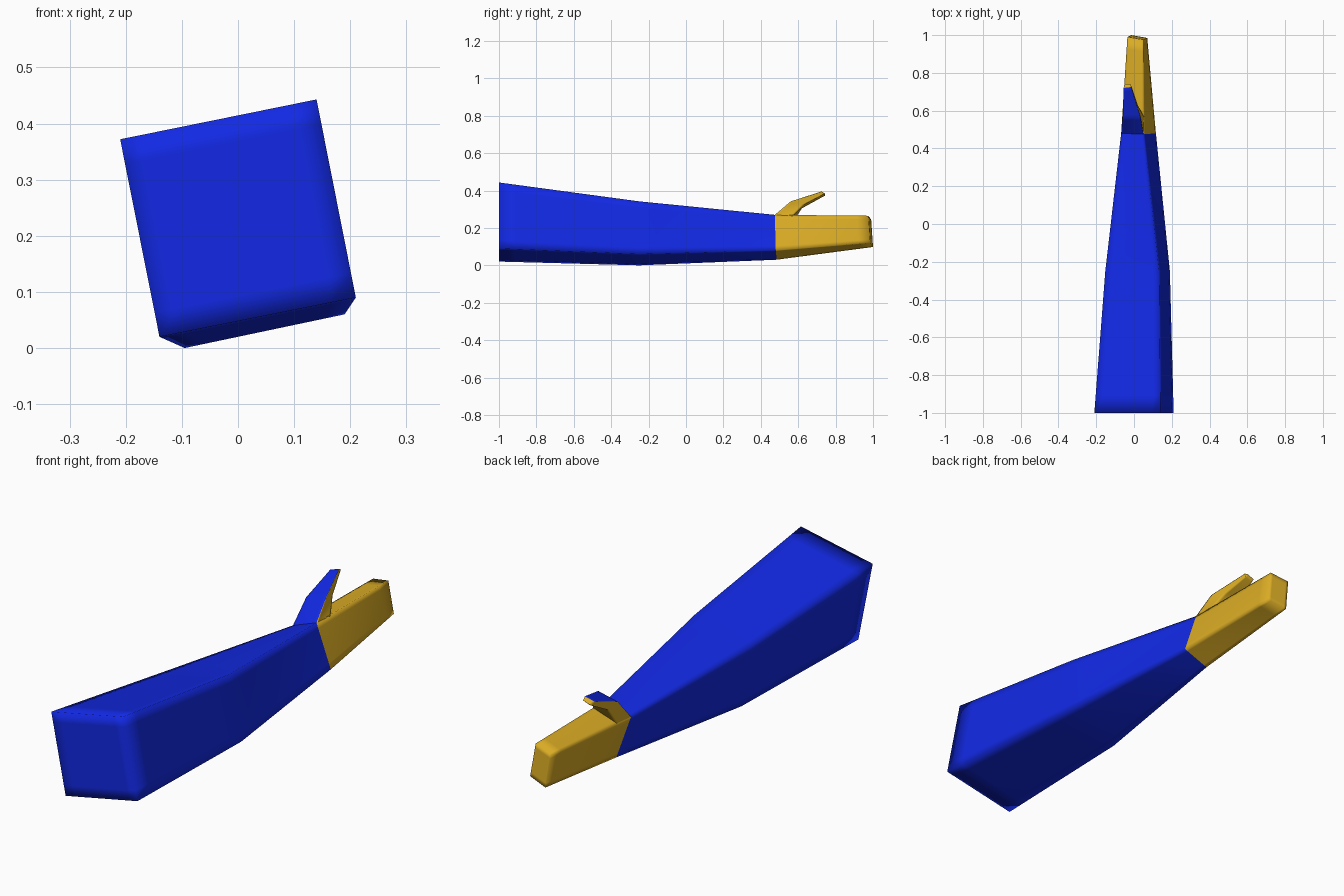
import bpy, bmesh

if "Cube" in bpy.data.objects:
    bpy.data.objects.remove(bpy.data.objects["Cube"])


def material(name, rgb):
    m = bpy.data.materials.new(name)
    m.diffuse_color = (*rgb, 1)
    m.use_nodes = True
    m.node_tree.nodes["Principled BSDF"].inputs["Base Color"].default_value = m.diffuse_color
    return m


blue = material("sleeve_blue", (0.006, 0.022, 0.78))
gold = material("hand_gold", (0.70, 0.41, 0.018))


def loft(name, rings, mats, cap_start=False, cap_end=False, top_mat=0):
    """Skin four-cornered rings (upper left, upper right, lower right, lower left)."""
    bm = bmesh.new()
    loops = [[bm.verts.new(p) for p in ring] for ring in rings]
    for a, b in zip(loops, loops[1:]):
        for i in range(4):
            j = (i + 1) % 4
            f = bm.faces.new((a[i], a[j], b[j], b[i]))
            f.material_index = top_mat if i == 0 else 0
    if cap_start:
        bm.faces.new(loops[0][::-1])
    if cap_end:
        bm.faces.new(loops[-1])
    bmesh.ops.recalc_face_normals(bm, faces=bm.faces)
    for f in bm.faces:
        f.smooth = True
    me = bpy.data.meshes.new(name)
    bm.to_mesh(me)
    bm.free()
    for m in mats:
        me.materials.append(m)
    ob = bpy.data.objects.new(name, me)
    bpy.context.collection.objects.link(ob)
    # simple subdivision keeps the boxy outline but softens shading near edges
    sub = ob.modifiers.new("soft_edges", "SUBSURF")
    sub.subdivision_type = "SIMPLE"
    sub.levels = sub.render_levels = 3
    return ob


# Sleeve: tapering, tilted box with a slight bend at the elbow
shoulder = [(-.21, -1, .372), (.14, -1, .443), (.21, -1, .09), (-.14, -1, .02)]
elbow = [(-.152, -.25, .288), (.133, -.25, .342), (.19, -.25, .06), (-.095, -.25, 0)]
wrist = [(-.068, .48, .225), (.05, .475, .27), (.116, .48, .08), (0, .485, .03)]
loft("sleeve", [shoulder, elbow, wrist], [blue], cap_start=True)

# Hand: blunt mitten block
fingertips = [(-.035, .99, .245), (.05, .975, .265), (.07, .985, .12), (-.015, 1, .098)]
loft("hand", [wrist, fingertips], [gold], cap_end=True)

# Thumb: wedge rising from the wrist, sleeve colour on its upper faces
thumb_base = [wrist[0], wrist[1], (.052, .57, .264), (-.062, .57, .229)]
thumb_knuckle = [(-.06, .56, .32), (.036, .56, .342), (.02, .63, .325), (-.055, .62, .305)]
thumb_tip = [(-.055, .72, .382), (-.015, .725, .395), (-.018, .742, .384), (-.05, .742, .372)]
loft("thumb", [thumb_base, thumb_knuckle, thumb_tip], [gold, blue], cap_end=True, top_mat=1)
